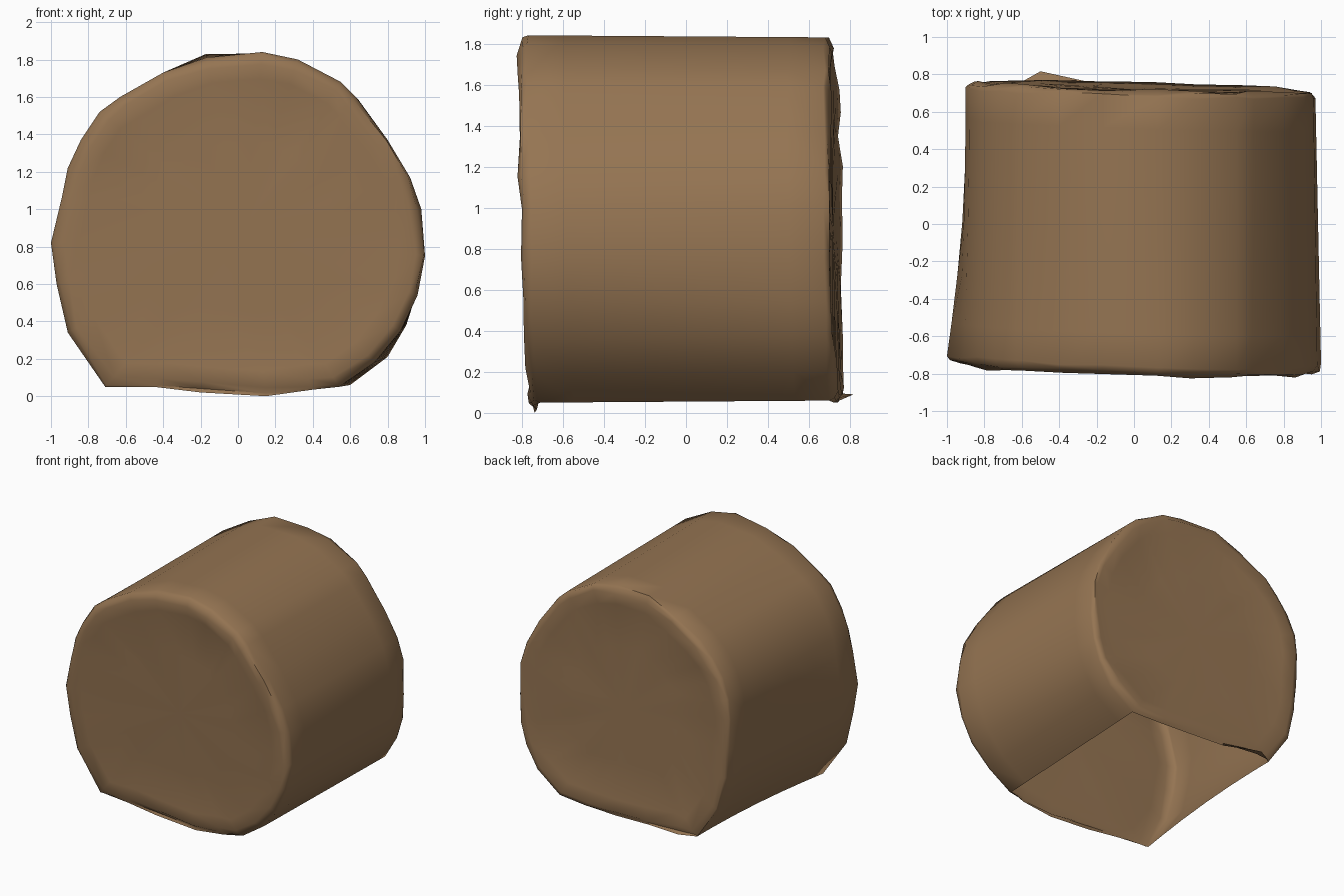
import bpy, bmesh, random
from mathutils import Vector

if "Cube" in bpy.data.objects:
    bpy.data.objects.remove(bpy.data.objects["Cube"])

random.seed(4)

# Outline (x, z) at the front, clockwise from the lower left corner
FRONT = [(-.71, .05), (-.91, .34), (-.97, .6), (-1, .82), (-.94, 1.07), (-.91, 1.22),
         (-.84, 1.37), (-.74, 1.52), (-.63, 1.6), (-.4, 1.73), (-.17, 1.81), (.13, 1.84),
         (.32, 1.8), (.55, 1.68), (.63, 1.6), (.8, 1.37), (.92, 1.17), (.98, 1.0),
         (1, .75), (.96, .54), (.87, .35), (.73, .18), (.54, .05)]
# Outline at the back, same number of points
BACK = [(-.62, .08), (-.8, .34), (-.87, .6), (-.89, .82), (-.9, 1.07), (-.88, 1.22),
        (-.82, 1.37), (-.73, 1.5), (-.62, 1.6), (-.4, 1.73), (-.17, 1.83), (.13, 1.83),
        (.32, 1.79), (.55, 1.67), (.64, 1.59), (.8, 1.37), (.91, 1.17), (.96, 1.0),
        (.97, .75), (.95, .54), (.9, .38), (.8, .21), (.6, .06)]
# Lower edges of the two end sheets: x, z, outward push
FRONT_LOW = [(.4, .035, 0), (.15, .0, 0), (-.2, .02, 0), (-.45, .05, 0)]
BACK_LOW = [(.35, .05, 0), (.1, .05, .01), (-.2, .06, .01), (-.5, .09, .07)]
CENTRE = Vector((.03, .9))


def front_y(x, z):
    return -.762 - .028 * x - .033 * (z - .7)


def back_y(x, z):
    return .722 - .032 * x - .022 * (z - .7)


bm = bmesh.new()


def bridge(a, b):
    for i in range(len(a) - 1):
        bm.faces.new((a[i], a[i + 1], b[i + 1], b[i]))


# Curved wall, open underneath
wall = []
for t in (0, .12, .3, .5, .7, .88, 1):
    ring = []
    for (x0, z0), (x1, z1) in zip(FRONT, BACK):
        s = 1 - (1 - t) ** 2 if x0 < 0 else t
        x, z = x0 + (x1 - x0) * s, z0 + (z1 - z0) * s
        fy, by = front_y(x, z) + .04, back_y(x, z) - .015
        wob = random.uniform(-.012, .012) if t in (0, 1) else 0
        ring.append(bm.verts.new((x, fy + (by - fy) * t + wob, z)))
    wall.append(ring)
for a, b in zip(wall, wall[1:]):
    bridge(a, b)


# End sheets: a rolled rim, then a nearly flat face running in to the middle
def end_sheet(edge, outline, low, y_of, out, rims):
    low_pts = [bm.verts.new((x, y_of(x, z) + out * (push - .005), z)) for x, z, push in low]
    prev = edge + low_pts + [edge[0]]
    for scale, lift, noise in rims:
        ring = []
        for x, z in outline + [p[:2] for p in low]:
            p = CENTRE + (Vector((x, z)) - CENTRE) * (scale + random.uniform(-noise, noise))
            y = y_of(p.x, p.y) + out * (lift + random.uniform(-noise, noise))
            ring.append(bm.verts.new((p.x, y, p.y)))
        ring.append(ring[0])
        bridge(prev, ring)
        prev = ring
    c = bm.verts.new((CENTRE.x, y_of(*CENTRE), CENTRE.y))
    for a, b in zip(prev, prev[1:]):
        bm.faces.new((a, b, c))


end_sheet(wall[0], FRONT, FRONT_LOW, front_y, -1,
          [(.985, -.008, .009), (.94, .012, .011), (.85, .002, .005), (.5, 0, .004)])
end_sheet(wall[-1], BACK, BACK_LOW, back_y, 1,
          [(.985, .005, .01), (.95, .016, .012), (.85, .004, .006), (.5, 0, .004)])

bmesh.ops.recalc_face_normals(bm, faces=bm.faces)
mesh = bpy.data.meshes.new("bale")
bm.to_mesh(mesh)
bm.free()
bale = bpy.data.objects.new("round_bale", mesh)
bpy.context.collection.objects.link(bale)

straw = bpy.data.materials.new("dry straw brown")
straw.diffuse_color = (.30, .176, .085, 1)
straw.use_nodes = True
straw.node_tree.nodes["Principled BSDF"].inputs["Base Color"].default_value = straw.diffuse_color
mesh.materials.append(straw)

bpy.context.view_layer.objects.active = bale
bale.select_set(True)
bpy.ops.object.shade_smooth_by_angle(angle=1.05)
